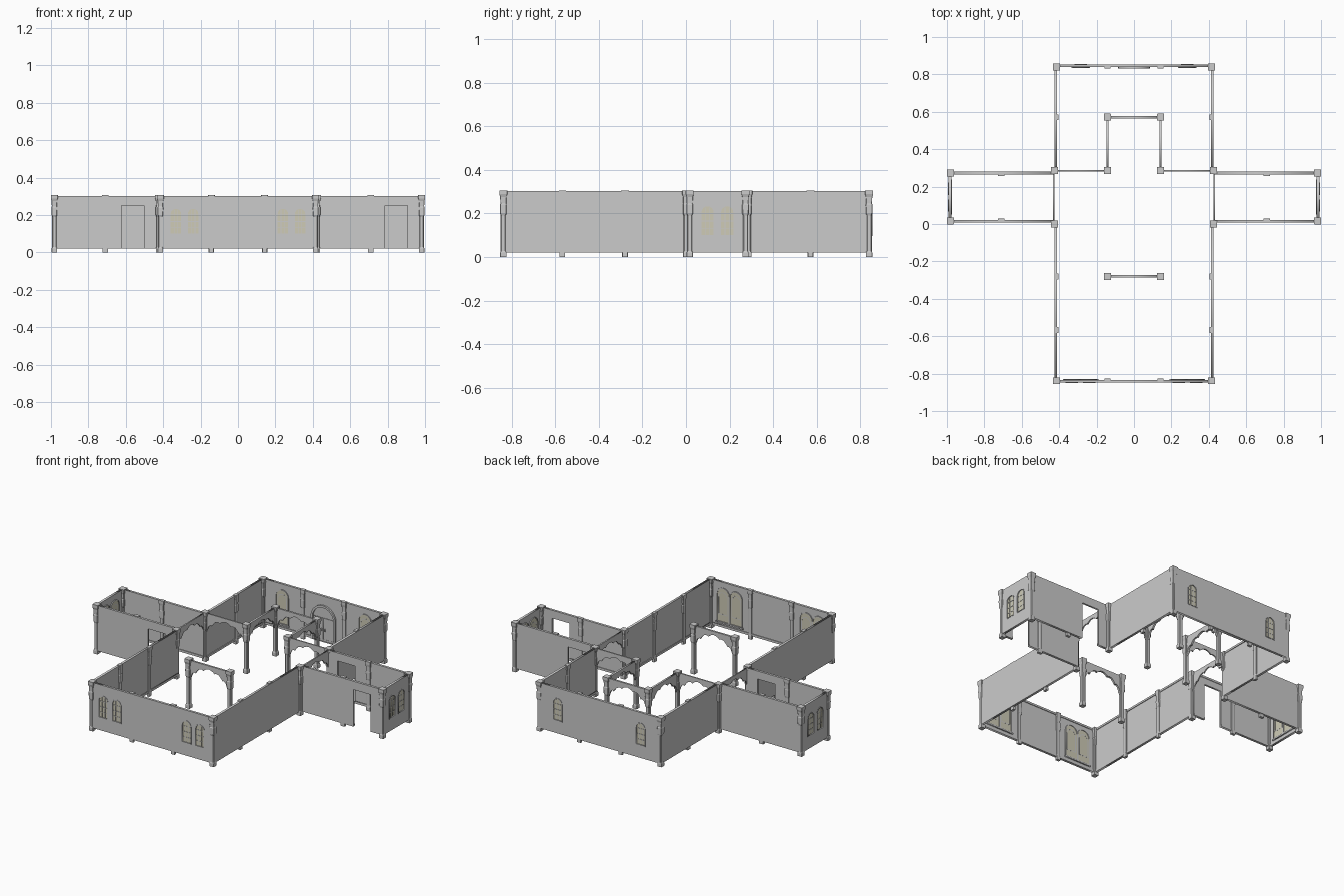
import bpy, bmesh
from math import pi, sin, cos
from mathutils import Matrix

if "Cube" in bpy.data.objects:
    bpy.data.objects.remove(bpy.data.objects["Cube"])

glass = bpy.data.materials.new("pale_glass")
glass.diffuse_color = (0.62, 0.60, 0.47, 1)
glass.use_nodes = True
glass.node_tree.nodes["Principled BSDF"].inputs["Base Color"].default_value = glass.diffuse_color

BOT, TOP = 0.02, 0.302
T = 0.011  # wall thickness


def link(name, mesh, mat=None):
    ob = bpy.data.objects.new(name, mesh)
    bpy.context.collection.objects.link(ob)
    if mat:
        mesh.materials.append(mat)
    return ob


def plate(name, loops, thick, frame, offset=0, mat=None):
    """Upright slab from closed outlines (later outlines are holes)."""
    cu = bpy.data.curves.new(name, 'CURVE')
    cu.dimensions = '2D'
    cu.fill_mode = 'BOTH'
    cu.extrude = thick / 2
    for pts in loops:
        sp = cu.splines.new('POLY')
        sp.points.add(len(pts) - 1)
        for p, (u, v) in zip(sp.points, pts):
            p.co = (u, v, 0, 1)
        sp.use_cyclic_u = True
    tmp = bpy.data.objects.new(name + "_tmp", cu)
    bpy.context.collection.objects.link(tmp)
    bpy.context.view_layer.update()
    me = bpy.data.meshes.new_from_object(tmp.evaluated_get(bpy.context.evaluated_depsgraph_get()))
    bpy.data.objects.remove(tmp)
    x, y, a = frame
    me.transform(Matrix.Translation((x, y, 0)) @ Matrix.Rotation(a, 4, 'Z')
                 @ Matrix.Rotation(pi / 2, 4, 'X') @ Matrix.Translation((0, 0, offset)))
    return link(name, me, mat)


def rect(u0, u1, v0, v1):
    return [(u0, v0), (u1, v0), (u1, v1), (u0, v1)]


def arch(c, w, v0, v1, n=8):
    r = w / 2
    return [(c - r, v0), (c + r, v0)] + [
        (c + r * cos(pi * i / n), v1 - r + r * sin(pi * i / n)) for i in range(n + 1)]


def column(name, levels, x, y, sx=1, sy=1):
    """Chamfered square loft: levels are (z, half width, chamfer)."""
    bm = bmesh.new()
    rings = []
    for z, w, c in levels:
        k = w - c
        pts = [(w, -k), (w, k), (k, w), (-k, w), (-w, k), (-w, -k), (-k, -w), (k, -w)]
        rings.append([bm.verts.new((x + px * sx, y + py * sy, z)) for px, py in pts])
    for a, b in zip(rings, rings[1:]):
        for i in range(8):
            j = (i + 1) % 8
            bm.faces.new((a[i], a[j], b[j], b[i]))
    bm.faces.new(rings[0][::-1])
    bm.faces.new(rings[-1])
    me = bpy.data.meshes.new(name)
    bm.to_mesh(me)
    bm.free()
    return link(name, me)


PILLAR = [(0, .0145, .001), (.02, .0145, .001), (.028, .012, .004), (.19, .012, .004),
          (.2, .015, .003), (.24, .0155, .002), (.245, .0135, .002), (.275, .0145, .001),
          (.288, .0185, .001), (.306, .0185, .001)]


def window(frame, c, w=.06):
    # glass set in the opening, with glazing bars
    plate("window_glass", [arch(c, w, .10, .235)], .003, frame, 0, glass)
    plate("window_frame", [arch(c, w + .006, .097, .238), arch(c, w - .004, .102, .233)], T + .004, frame)
    for k in (-1, 1):
        u = c + k * w / 6
        plate("window_bar", [rect(u - .0015, u + .0015, .10, .228)], .007, frame)
    for v in (.132, .165, .2):
        plate("window_bar", [rect(c - w / 2, c + w / 2, v - .0015, v + .0015)], .007, frame)


def inner_panes(frame, c, n, w=.088):
    # taller arched panes, surround and sill on the inside face
    d = -T / 2
    for i in range(n):
        u = c + (i - (n - 1) / 2) * w
        plate("inner_pane", [arch(u, w - .006, .055, .262)], .002, frame, d - .0005, glass)
        plate("inner_surround", [arch(u, w, .05, .266), arch(u, w - .008, .056, .261)], .007, frame, d - .002)
    h = n * w / 2 + .006
    plate("inner_sill", [rect(c - h, c + h, .044, .052)], .01, frame, d - .003)


def wall(name, frame, length, door=None, windows=(), groups=(), n=2):
    h = length / 2
    out = [(-h, BOT)]
    if door:
        out += [(door[0], BOT), (door[0], .25), (door[1], .25), (door[1], BOT)]
    out += [(h, BOT), (h, TOP), (-h, TOP)]
    plate(name, [out] + [arch(c, .06, .10, .235) for c in windows], T, frame)
    plate(name + "_cornice", [rect(-h, h, TOP - .012, TOP)], .006, frame, -T / 2 - .001)
    spans = [(-h, door[0]), (door[1], h)] if door else [(-h, h)]
    for a, b in spans:
        plate(name + "_skirting", [rect(a, b, BOT, .034)], .006, frame, -T / 2 - .001)
    for c in windows:
        window(frame, c)
    for c in groups:
        inner_panes(frame, c, n)


# hall end walls with windows
pair = [s * x for s in (-1, 1) for x in (.24, .332)]
wall("front_wall", (0, -.843, 0), .84, windows=pair, groups=(-.285, .285))
BACK = (0, .848, pi)
wall("back_wall", BACK, .84, windows=(-.285, .285), groups=(-.285, .285), n=1)

# hall side walls and wings
for s in (-1, 1):
    a = s * pi / 2
    side = "right" if s > 0 else "left"
    wall(side + "_front_side_wall", (s * .42, -.42, a), .84)
    wall(side + "_back_side_wall", (s * .42, .565, a), .56)
    wall(side + "_wing_front_wall", (s * .705, .013, 0), .56, door=(.082, .202))
    wall(side + "_wing_back_wall", (s * .705, .275, pi), .56, door=(.09, .21) if s > 0 else None)
    wall(side + "_wing_end_wall", (s * .986, .144, a), .27, windows=(-.045, .045), groups=(0,))

# blind double door on the inside of the back wall
plate("inner_door_surround", [arch(0, .17, BOT, .245, 12), arch(0, .145, BOT + .003, .232, 12)],
      .012, BACK, -T / 2 - .004)
for s in (-1, 1):
    plate("inner_door_leaf", [rect(min(s * .002, s * .07), max(s * .002, s * .07), .022, .165)],
          .004, BACK, -T / 2 - .001)
    plate("inner_door_handle", [rect(s * .012 - .003, s * .012 + .003, .085, .1)], .008, BACK, -T / 2 - .005)

# full pillars at corners, crossing and free-standing arcade
for s in (-1, 1):
    for x, y in ((.415, -.838), (.415, .84), (.982, .017), (.982, .273), (.425, .001),
                 (.425, .286), (.142, -.28), (.142, .286), (.142, .571)):
        column("pillar", PILLAR, s * x, y)

# half pillars against the inner wall faces
for s in (-1, 1):
    for y in (-.567, -.28, .571):
        column("wall_pillar", PILLAR, s * .413, y, .55, .85)
    for y in (-.836, .841):
        column("wall_pillar", PILLAR, s * .142, y, .85, .55)
    for y in (.02, .268):
        column("wall_pillar", PILLAR, s * .71, y, .95, .55)

# scalloped arches spanning between pillars
EDGE = [(1, .17), (.93, .172), (.88, .195), (.8, .222), (.7, .232), (.66, .226), (.6, .24),
        (.48, .258), (.34, .262), (.27, .256), (.2, .266), (.1, .273), (0, .276)]


def scallop(x, y, a, thick, length=.284):
    h = length / 2
    low = [(-u * h, v) for u, v in EDGE] + [(u * h, v) for u, v in EDGE[-2::-1]]
    plate("scalloped_arch", [low + [(h, .298), (-h, .298)]], thick, (x, y, a))


scallop(0, -.28, 0, .012)
scallop(0, .571, 0, .012)
for s in (-1, 1):
    scallop(s * .142, .428, pi / 2, .012)
    scallop(s * .284, .286, 0, .008)
    scallop(s * .428, .144, pi / 2, .008)
